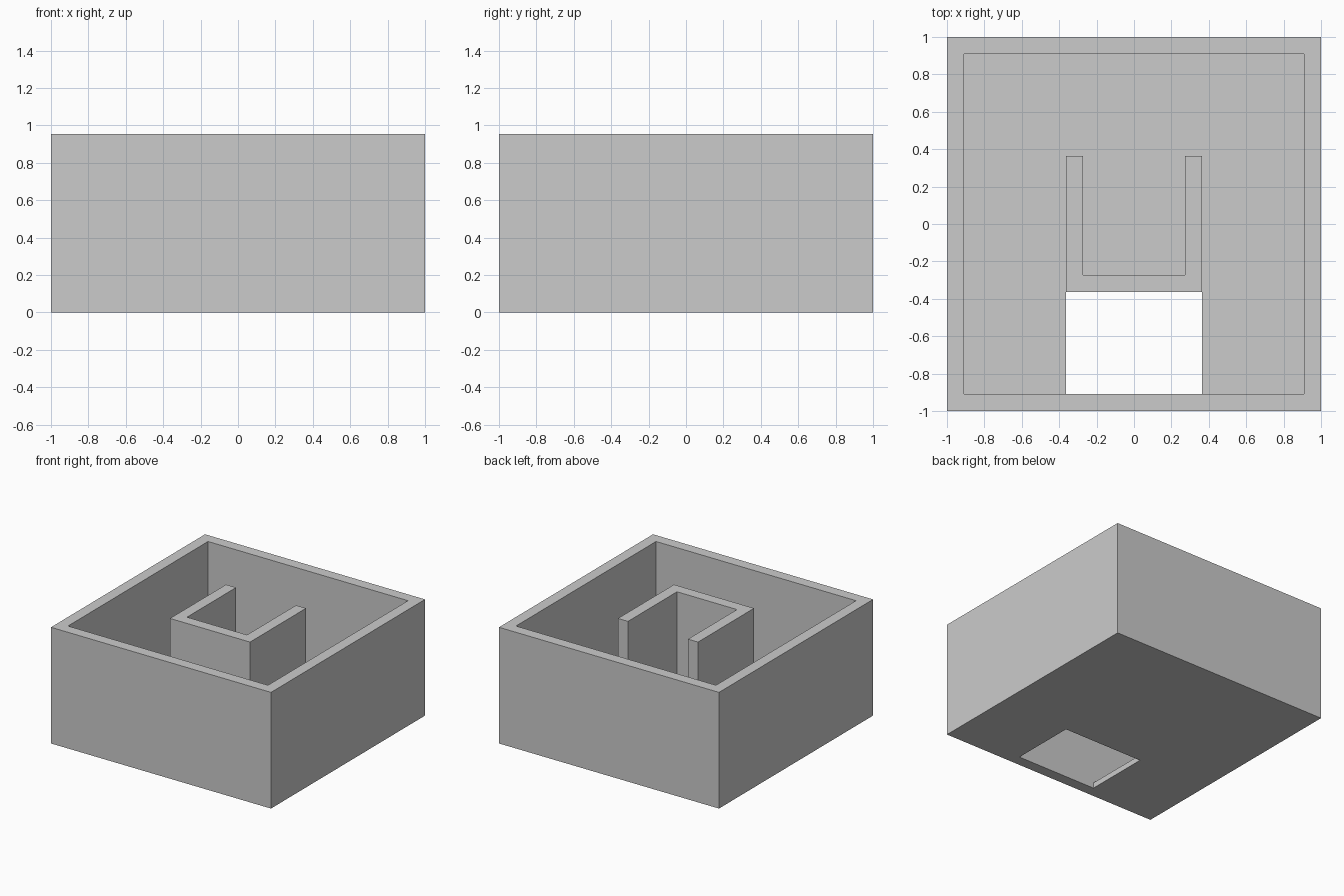
import bpy, bmesh
from mathutils import Vector

if "Cube" in bpy.data.objects:
    bpy.data.objects.remove(bpy.data.objects["Cube"])

T = 2 / 22          # wall thickness
H = 10.5 * T        # overall height
FLOOR = T / 2       # floor thickness
IN = 1 - T          # inner half width of the tray
U = 4 * T           # outer half width of the inner wall / opening


def finish(bm, name):
    bmesh.ops.recalc_face_normals(bm, faces=bm.faces[:])
    mesh = bpy.data.meshes.new(name)
    bm.to_mesh(mesh)
    bm.free()
    obj = bpy.data.objects.new(name, mesh)
    bpy.context.collection.objects.link(obj)
    return obj


def prism(bm, outline, z0, z1):
    face = bm.faces.new([bm.verts.new((x, y, z0)) for x, y in outline])
    top = bmesh.ops.extrude_face_region(bm, geom=[face], use_keep_orig=True)["geom"]
    verts = [v for v in top if isinstance(v, bmesh.types.BMVert)]
    bmesh.ops.translate(bm, verts=verts, vec=(0, 0, z1 - z0))
    bm.normal_update()


def flat_faces(bm, z):
    return [f for f in bm.faces if all(abs(v.co.z - z) < 1e-4 for v in f.verts)]


# Tray: block with its top inset and pushed down to the floor
bm = bmesh.new()
prism(bm, [(-1, -1), (1, -1), (1, 1), (-1, 1)], 0, H)
bmesh.ops.recalc_face_normals(bm, faces=bm.faces[:])
top = flat_faces(bm, H)
bmesh.ops.inset_region(bm, faces=top, thickness=T, use_even_offset=True)
well = bmesh.ops.extrude_discrete_faces(bm, faces=top)["faces"]
bmesh.ops.translate(bm, verts=well[0].verts[:], vec=(0, 0, FLOOR - H))

# Floor opening: slice floor and underside, remove the cell, line its edges
cuts = [((U, 0, 0), (1, 0, 0)), ((-U, 0, 0), (1, 0, 0)),
        ((0, -U, 0), (0, 1, 0)), ((0, -IN, 0), (0, 1, 0))]
for z in (0, FLOOR):
    for co, no in cuts:
        faces = flat_faces(bm, z)
        geom = set(faces)
        for f in faces:
            geom.update(f.edges)
            geom.update(f.verts)
        bmesh.ops.bisect_plane(bm, geom=list(geom), dist=1e-4, plane_co=co, plane_no=no)
middle = Vector((0, -(U + IN) / 2))
cells = [f for z in (0, FLOOR) for f in flat_faces(bm, z)
         if (f.calc_center_median().xy - middle).length < 0.02]
bmesh.ops.delete(bm, geom=cells, context='FACES')
bmesh.ops.bridge_loops(bm, edges=[e for e in bm.edges if e.is_boundary])
finish(bm, "tray")

# U-shaped inner wall, open to the back
bm = bmesh.new()
V = U - T
prism(bm, [(-U, -U), (U, -U), (U, U), (V, U), (V, -V), (-V, -V), (-V, U), (-U, U)], FLOOR, H)
finish(bm, "inner_wall")
